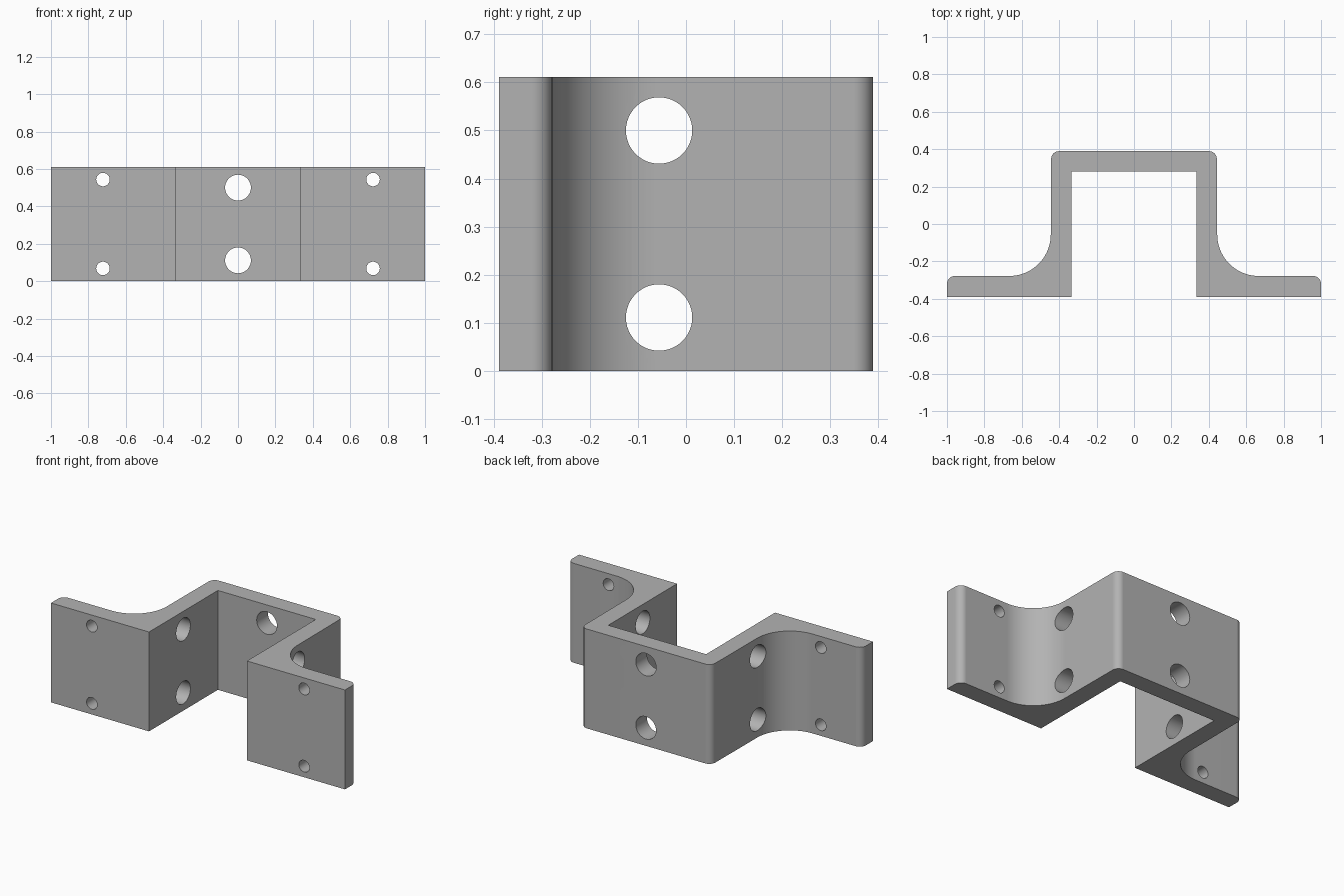
import bpy, bmesh, math
from mathutils import Vector, Matrix

if "Cube" in bpy.data.objects:
    bpy.data.objects.remove(bpy.data.objects["Cube"])

HEIGHT = 0.611
BIG_R, SMALL_R = 0.069, 0.036

steel = bpy.data.materials.new("grey metal")
steel.diffuse_color = (0.45, 0.45, 0.45, 1)
steel.use_nodes = True
steel.node_tree.nodes["Principled BSDF"].inputs["Base Color"].default_value = steel.diffuse_color


def arc(cx, cy, r, start, end, steps):
    """Points on an arc, angles in degrees."""
    angles = [math.radians(start + (end - start) * i / steps) for i in range(steps + 1)]
    return [(cx + r * math.cos(a), cy + r * math.sin(a)) for a in angles]


# Right half of the hat-shaped section, from the inner top corner around the outside
right = [(0.333, 0.28), (0.333, -0.389), (1.0, -0.389)]
right += arc(0.957, -0.321, 0.043, 0, 90, 8)            # rounded flange tip
right += arc(0.667, -0.056, 0.222, 270, 180, 24)        # large fillet to the wall
right += arc(0.402, 0.348, 0.041, 0, 90, 8)             # rounded top corner
outline = right + [(-x, y) for x, y in reversed(right)]

# Extrude the section into the bracket
bm = bmesh.new()
base = bm.faces.new([bm.verts.new((x, y, 0)) for x, y in outline])
ext = bmesh.ops.extrude_face_region(bm, geom=[base])
bmesh.ops.translate(bm, vec=(0, 0, HEIGHT),
                    verts=[v for v in ext["geom"] if isinstance(v, bmesh.types.BMVert)])
bmesh.ops.recalc_face_normals(bm, faces=bm.faces)
mesh = bpy.data.meshes.new("bracket")
bm.to_mesh(mesh)
bm.free()
mesh.materials.append(steel)
bracket = bpy.data.objects.new("bracket", mesh)
bpy.context.collection.objects.link(bracket)


def drill(name, center, radius, axis, length):
    """Cut a round hole through the bracket along an axis."""
    cm = bmesh.new()
    turn = Vector((0, 0, 1)).rotation_difference(Vector(axis)).to_matrix().to_4x4()
    bmesh.ops.create_cone(cm, cap_ends=True, segments=48, radius1=radius, radius2=radius,
                          depth=length, matrix=Matrix.Translation(center) @ turn)
    cmesh = bpy.data.meshes.new(name)
    cm.to_mesh(cmesh)
    cm.free()
    cmesh.materials.append(steel)
    cutter = bpy.data.objects.new(name, cmesh)
    bpy.context.collection.objects.link(cutter)
    cutter.hide_render = True
    mod = bracket.modifiers.new(name, 'BOOLEAN')
    mod.operation, mod.solver, mod.object = 'DIFFERENCE', 'EXACT', cutter
    bpy.context.view_layer.objects.active = bracket
    bpy.ops.object.modifier_apply(modifier=name)
    bpy.data.objects.remove(cutter)


# Large holes through the back plate and both side walls
for z in (0.111, 0.5):
    drill("back_hole", (0, 0.335, z), BIG_R, (0, 1, 0), 0.4)
    drill("wall_hole", (0, -0.056, z), BIG_R, (1, 0, 0), 2.4)

# Small fixing holes in the flanges
for x in (-0.722, 0.722):
    for z in (0.068, 0.543):
        drill("flange_hole", (x, -0.33, z), SMALL_R, (0, 1, 0), 0.4)

# Smooth rounds, crisp flats
bpy.ops.object.select_all(action='DESELECT')
bracket.select_set(True)
bpy.context.view_layer.objects.active = bracket
bpy.ops.object.shade_smooth_by_angle(angle=math.radians(30))
weighted = bracket.modifiers.new("weighted_normals", 'WEIGHTED_NORMAL')
weighted.keep_sharp = True
